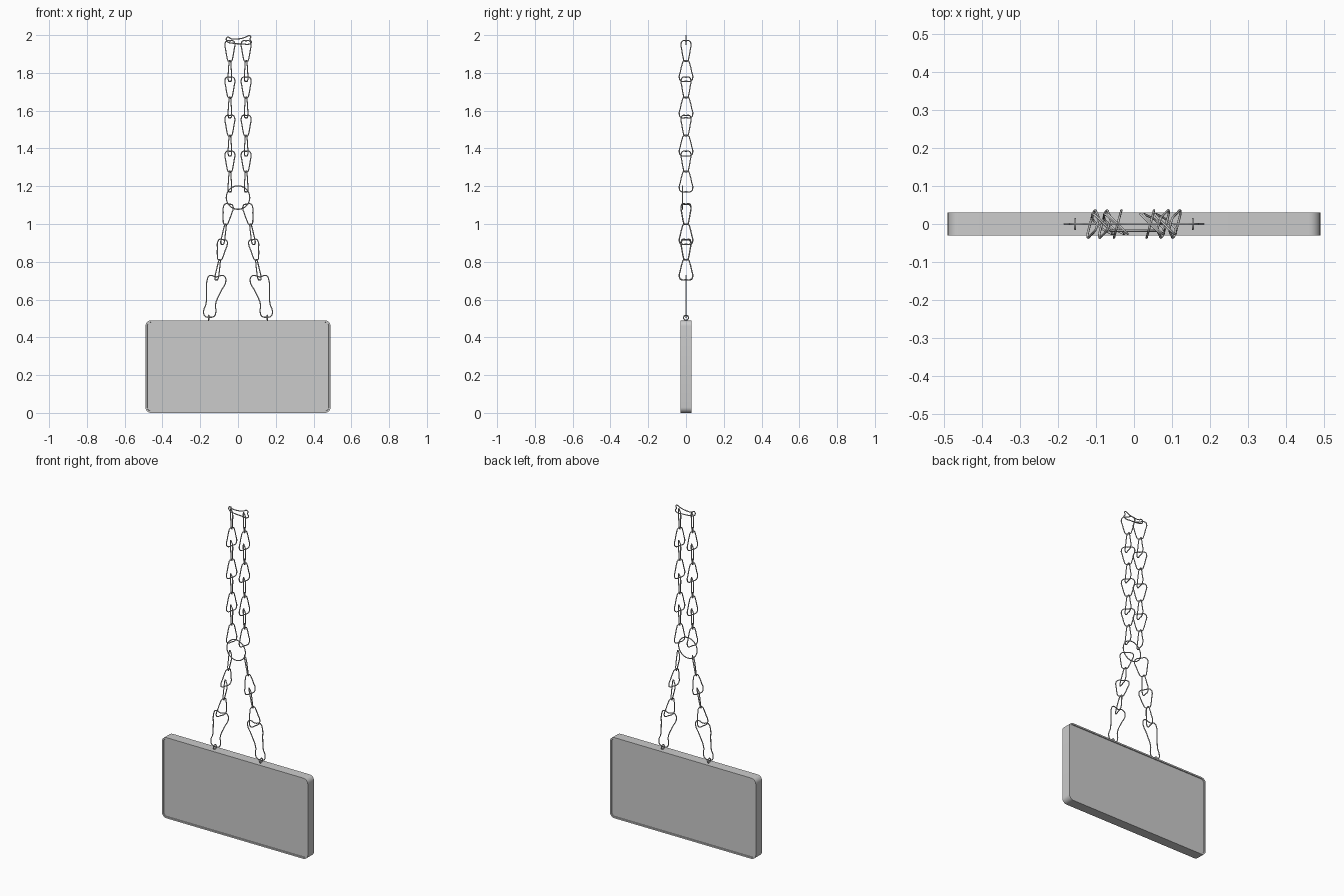
import bpy, bmesh
from math import sin, cos, pi, radians
from mathutils import Vector, Matrix

if "Cube" in bpy.data.objects:
    bpy.data.objects.remove(bpy.data.objects["Cube"])

WIRE = 0.003


def wire_object(name, loops):
    """Closed smooth wire loops, swept with a round section, as one mesh."""
    cu = bpy.data.curves.new(name, 'CURVE')
    cu.dimensions = '3D'
    cu.bevel_depth = WIRE
    cu.bevel_resolution = 2
    cu.resolution_u = 4
    for pts in loops:
        sp = cu.splines.new('BEZIER')
        sp.bezier_points.add(len(pts) - 1)
        for bp, p in zip(sp.bezier_points, pts):
            bp.co = p
            bp.handle_left_type = bp.handle_right_type = 'AUTO'
        sp.use_cyclic_u = True
    ob = bpy.data.objects.new(name, cu)
    bpy.context.collection.objects.link(ob)
    bpy.ops.object.select_all(action='DESELECT')
    ob.select_set(True)
    bpy.context.view_layer.objects.active = ob
    bpy.ops.object.convert(target='MESH')
    bpy.ops.object.shade_smooth()
    return ob


# tapered link outline: (half width, distance from the wide end)
HALF = [(0.028, 0.002), (0.037, 0.018), (0.031, 0.05), (0.021, 0.09), (0.014, 0.106)]
OUTLINE = [(0, 0)] + HALF + [(0, 0.109)] + [(-u, v) for u, v in reversed(HALF)]


def link(top, tilt, turn, wide_top):
    m = (Matrix.Translation(top) @ Matrix.Rotation(tilt, 4, 'Y')
         @ Matrix.Rotation(turn, 4, 'Z'))
    return [m @ Vector((u, 0, -v if wide_top else v - 0.109)) for u, v in OUTLINE]


def chain(x0, slope, tilt, z_tops):
    """Pairs of links: wide end up, then wide end down, turned against each other."""
    loops = []
    for z in z_tops:
        for zt, turn, up in ((z, -45, True), (z - 0.105, 75, False)):
            x = x0 + slope * (z_tops[0] - zt)
            loops.append(link((x, 0, zt), tilt, radians(turn), up))
    return loops


def circle(c, r, axis, n=12):
    out = []
    for i in range(n):
        a, b = r * cos(2 * pi * i / n), r * sin(2 * pi * i / n)
        out.append(Vector(c) + Vector((a, 0, b) if axis == 'Y' else (0, a, b)))
    return out


# sign board with rounded corners and a shallow recessed panel on both faces
bm = bmesh.new()
bmesh.ops.create_cube(bm, size=1, matrix=Matrix.Translation((0, 0, 0.245))
                      @ Matrix.Diagonal((0.98, 0.06, 0.49, 1)))
corners = [e for e in bm.edges
           if abs(e.verts[0].co.y - e.verts[1].co.y) > 0.01]
bmesh.ops.bevel(bm, geom=corners, offset=0.03, segments=6, profile=0.5, affect='EDGES')
bm.normal_update()
panels = [f for f in bm.faces if abs(f.normal.y) > 0.9]
bmesh.ops.inset_individual(bm, faces=panels, thickness=0.009, depth=0)
bmesh.ops.inset_individual(bm, faces=panels, thickness=0.001, depth=-0.005)
me = bpy.data.meshes.new("sign_board")
bm.to_mesh(me)
bm.free()
board = bpy.data.objects.new("sign_board", me)
bpy.context.collection.objects.link(board)
bpy.ops.object.select_all(action='DESELECT')
board.select_set(True)
bpy.context.view_layer.objects.active = board
bpy.ops.object.shade_smooth_by_angle(angle=radians(30))

# snap hook outline (right side, x z)
HOOK = [(0.064, 0.705), (0.078, 0.727), (0.115, 0.720), (0.150, 0.727), (0.163, 0.705),
        (0.166, 0.64), (0.170, 0.575), (0.182, 0.54), (0.175, 0.513), (0.150, 0.506),
        (0.125, 0.513), (0.117, 0.54), (0.120, 0.57), (0.092, 0.64)]

for side, s in (("left", -1), ("right", 1)):
    wire_object(side + "_upper_chain",
                chain(s * 0.043, 0, 0, (1.97, 1.777, 1.575, 1.385)))
    wire_object(side + "_lower_chain",
                chain(s * 0.048, s * 0.165, -s * radians(10), (1.105, 0.917)))
    wire_object(side + "_hook", [[(s * x, 0, z) for x, z in HOOK]])
    # screw eye on the top edge of the board
    wire_object(side + "_eyelet", [circle((s * 0.155, 0, 0.504), 0.013, 'X')])

# ring joining upper and lower chains
wire_object("joining_ring", [circle((0, -0.018, 1.14), 0.062, 'Y', 16)])

# top hanger loop, pinched between two rounded ends
HANGER = [(-0.062, 1.982), (-0.052, 1.990), (-0.040, 1.982), (0, 1.980), (0.040, 1.989),
          (0.055, 1.997), (0.067, 1.993), (0.064, 1.978), (0.071, 1.962), (0.058, 1.952),
          (0.03, 1.953), (-0.035, 1.958), (-0.055, 1.964)]
wire_object("top_hanger", [[(x, 0, z) for x, z in HANGER]])
